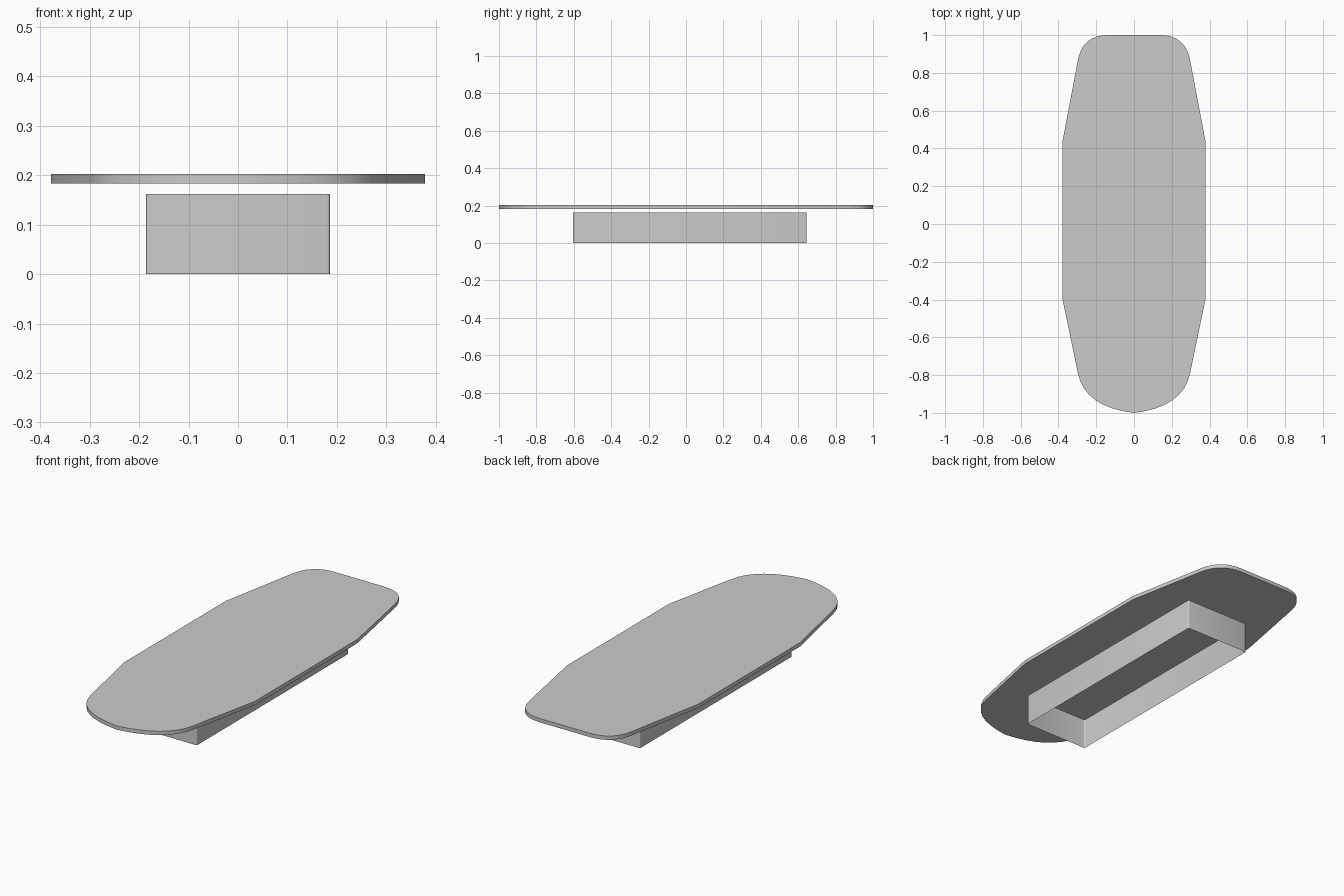
import bpy
import bmesh
from mathutils import Vector
from math import radians

cube = bpy.data.objects.get("Cube")
if cube:
    bpy.data.objects.remove(cube, do_unlink=True)

# Single light grey material
grey = bpy.data.materials.new("light grey")
grey.use_nodes = True
colour = (0.6, 0.6, 0.6, 1)
grey.diffuse_color = colour
grey.node_tree.nodes["Principled BSDF"].inputs["Base Color"].default_value = colour


def arc(start, control, end, steps=8):
    """Points along a quadratic curve, both ends included."""
    a, b, c = Vector(start), Vector(control), Vector(end)
    ts = [i / steps for i in range(steps + 1)]
    return [a * (1 - t) ** 2 + b * 2 * t * (1 - t) + c * t * t for t in ts]


def extrude_outline(name, outline, z0, z1, capped):
    """Extrude a counter-clockwise outline, with or without end faces."""
    bm = bmesh.new()
    low = [bm.verts.new((p.x, p.y, z0)) for p in outline]
    high = [bm.verts.new((p.x, p.y, z1)) for p in outline]
    n = len(outline)
    for i in range(n):
        j = (i + 1) % n
        bm.faces.new((low[i], low[j], high[j], high[i]))
    if capped:
        bm.faces.new(low[::-1])
        bm.faces.new(high)
    mesh = bpy.data.meshes.new(name)
    bm.to_mesh(mesh)
    bm.free()
    mesh.materials.append(grey)
    obj = bpy.data.objects.new(name, mesh)
    bpy.context.collection.objects.link(obj)
    bpy.ops.object.select_all(action='DESELECT')
    obj.select_set(True)
    bpy.context.view_layer.objects.active = obj
    bpy.ops.object.shade_smooth_by_angle(angle=radians(40))
    return obj


# Deck: pointed front, straight sides, blunt rounded back
half = arc((0, -1), (0.26, -0.97), (0.297, -0.79))
half += [Vector((0.378, -0.4)), Vector((0.378, 0.44))]
half += arc((0.297, 0.868), (0.272, 1), (0.14, 1))
mirrored = [Vector((-p.x, p.y)) for p in reversed(half[1:])]
extrude_outline("deck", half + mirrored, 0.183, 0.203, True)

# Skirt: open rectangular wall with slightly eased corners
w, front, back, r = 0.186, -0.605, 0.645, 0.006
skirt = []
for x, y, dx, dy in ((w, front, -r, r), (w, back, -r, -r),
                     (-w, back, r, -r), (-w, front, r, r)):
    corner = arc((x + dx, y), (x, y), (x, y + dy), 3)
    skirt += corner if x * y < 0 else corner[::-1]
extrude_outline("skirt", skirt, 0, 0.162, False)
